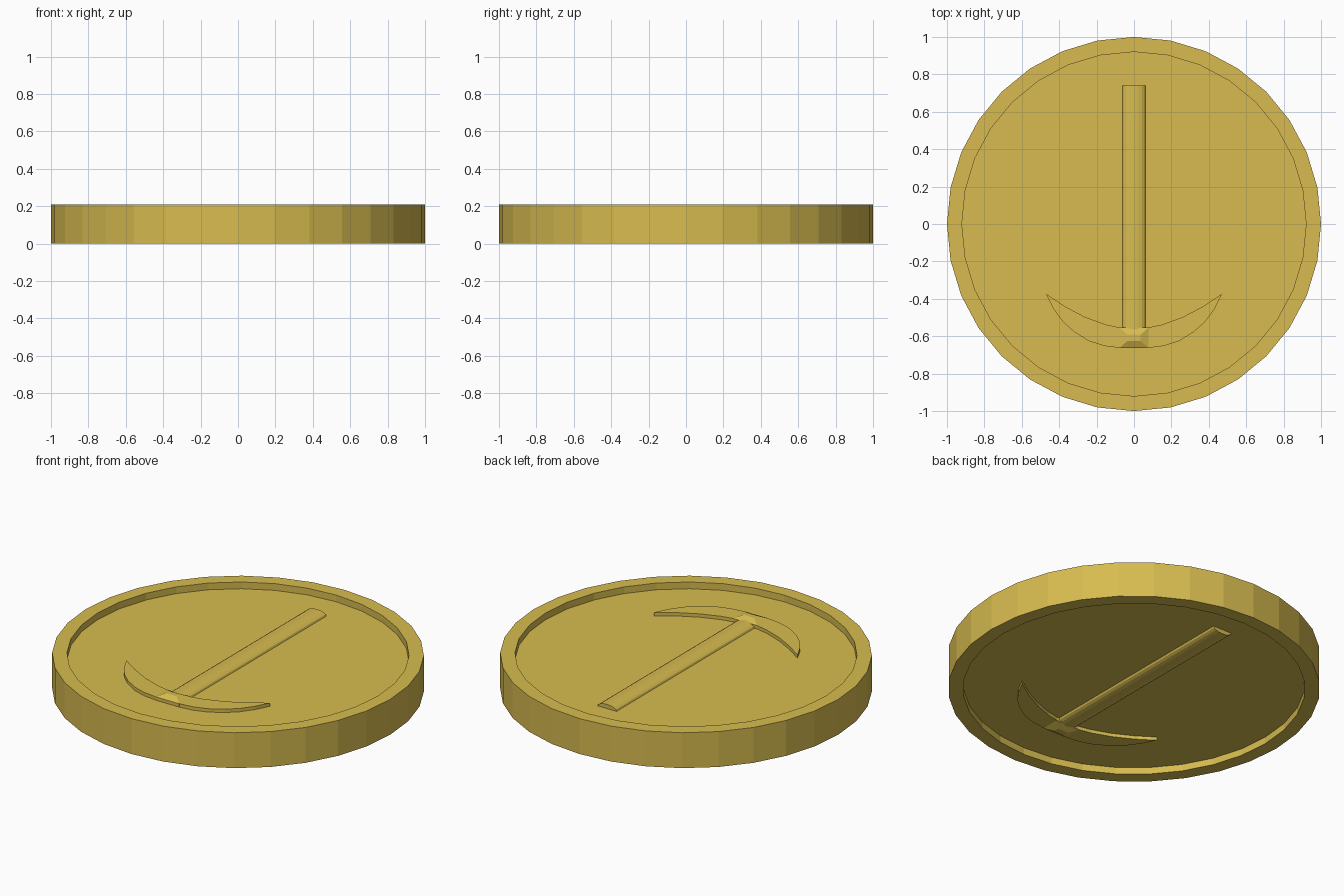
import bpy, bmesh, math

if "Cube" in bpy.data.objects:
    bpy.data.objects.remove(bpy.data.objects["Cube"])

GOLD = bpy.data.materials.new("gold")
GOLD.diffuse_color = (0.68, 0.50, 0.08, 1)
GOLD.use_nodes = True
GOLD.node_tree.nodes["Principled BSDF"].inputs["Base Color"].default_value = GOLD.diffuse_color
MID = 0.105      # half thickness; objects are built about the coin's mid plane
FLOOR = 0.065    # recessed face, measured from the mid plane
SIDES = 32


def finish(name, bm, mirrored=False):
    bmesh.ops.recalc_face_normals(bm, faces=bm.faces[:])
    mesh = bpy.data.meshes.new(name)
    bm.to_mesh(mesh)
    bm.free()
    mesh.materials.append(GOLD)
    ob = bpy.data.objects.new(name, mesh)
    bpy.context.collection.objects.link(ob)
    ob.location.z = MID
    if mirrored:
        mod = ob.modifiers.new("both_faces", 'MIRROR')
        mod.use_axis = (False, False, True)
        mod.use_mirror_merge = False
    return ob


def loft(bm, rings, caps=True):
    rows = [[bm.verts.new(p) for p in r] for r in rings]
    n = len(rows[0])
    for a, b in zip(rows, rows[1:]):
        for i in range(n):
            j = (i + 1) % n
            bm.faces.new((a[i], a[j], b[j], b[i]))
    if caps:
        bm.faces.new(rows[0])
        bm.faces.new(rows[-1])


# Coin body: raised rim with a recessed face on each side
profile = [(0.92, FLOOR), (0.92, MID), (1, MID), (1, -MID), (0.92, -MID), (0.92, -FLOOR)]
bm = bmesh.new()
loft(bm, [[(r * math.cos(math.tau * i / SIDES), r * math.sin(math.tau * i / SIDES), z)
           for i in range(SIDES)] for r, z in profile])
finish("coin_body", bm)

# Handle: shallow rounded bar
bm = bmesh.new()
arc = [(0.062 * math.cos(math.pi * i / 8), FLOOR + 0.025 * math.sin(math.pi * i / 8))
       for i in range(9)]
loft(bm, [[(x, y, z) for x, z in arc] for y in (-0.60, 0.74)])
finish("pick_handle", bm, True)

# Crescent blade: inner and outer curves, extruded
inner = [(0.06, -0.557), (0.15, -0.538), (0.26, -0.498), (0.37, -0.44)]
outer = [(0.472, -0.372), (0.43, -0.455), (0.38, -0.523), (0.32, -0.577),
         (0.24, -0.626), (0.16, -0.652), (0.07, -0.663)]
half = inner + outer
outline = half + [(-x, y) for x, y in reversed(half)]
bm = bmesh.new()
loft(bm, [[(x, y, z) for x, y in outline] for z in (FLOOR, FLOOR + 0.02)])
finish("pick_blade", bm, True)

# Socket: tapered block where handle meets blade
bm = bmesh.new()


def ring(w, y0, y1, z):
    return [(-w, y0, z), (w, y0, z), (w, y1, z), (-w, y1, z)]


loft(bm, [ring(0.078, -0.663, -0.553, FLOOR),
          ring(0.078, -0.663, -0.553, FLOOR + 0.02),
          ring(0.035, -0.625, -0.592, FLOOR + 0.038)])
finish("pick_socket", bm, True)
